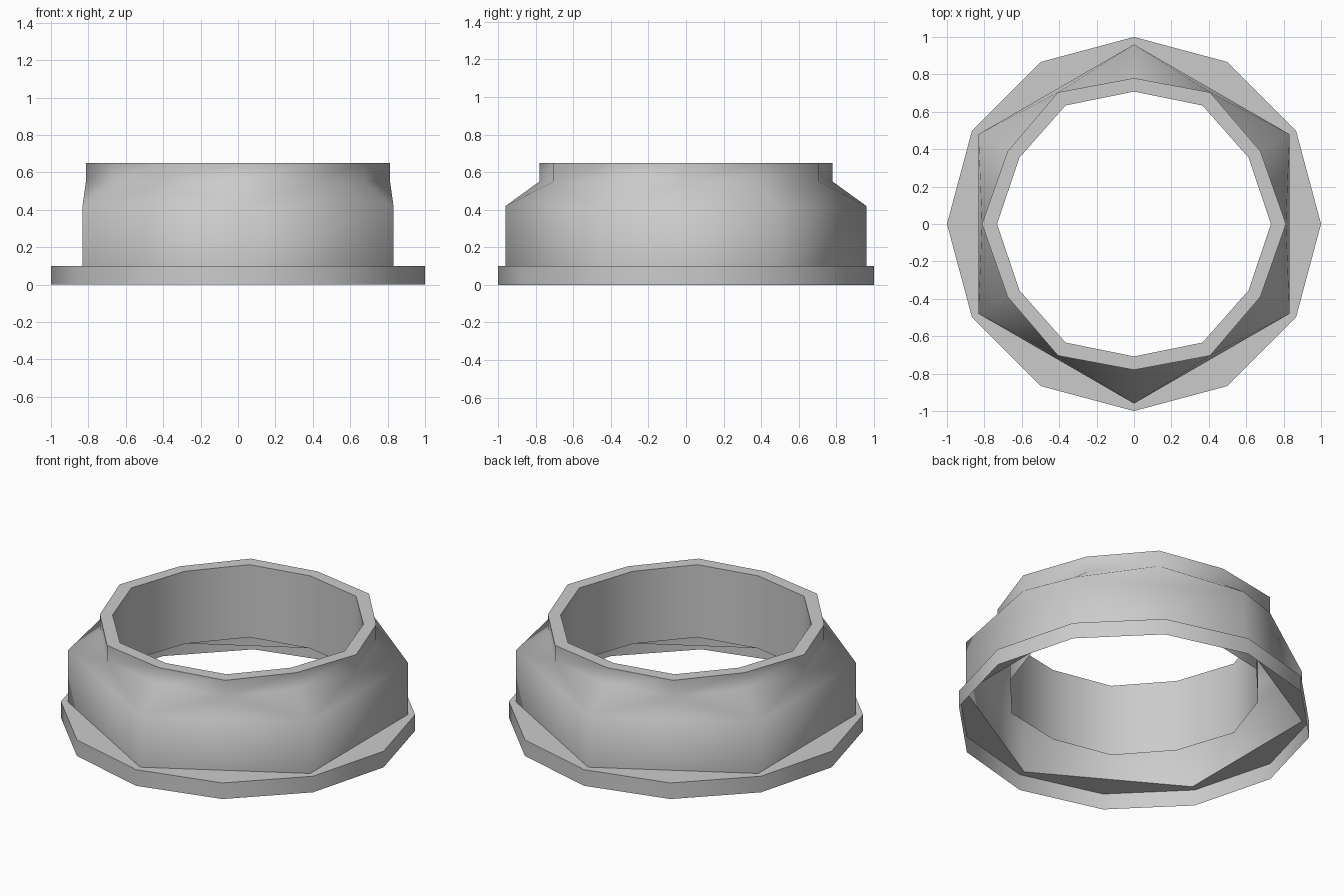
import bpy, bmesh
from math import radians, cos, sin

if "Cube" in bpy.data.objects:
    bpy.data.objects.remove(bpy.data.objects["Cube"])

bm = bmesh.new()


def ring(n, z, r_even, r_odd=None, start=0):
    """Ring of n vertices whose radius can alternate."""
    r_odd = r_even if r_odd is None else r_odd
    out = []
    for i in range(n):
        a = radians(start + 360 * i / n)
        r = r_odd if i % 2 else r_even
        out.append(bm.verts.new((r * cos(a), r * sin(a), z)))
    return out


def bridge(a, b):
    n = len(a)
    for i in range(n):
        j = (i + 1) % n
        bm.faces.new((a[i], a[j], b[j], b[i]))


# twelve-sided flange, hexagonal body, twelve-sided collar with inner tube
flange_low = ring(12, 0.0, 1.0)
flange_top = ring(12, 0.1, 1.0)
hex_low = ring(6, 0.1, 0.96, start=30)
hex_top = ring(6, 0.42, 0.96, start=30)
collar_low = ring(12, 0.55, 0.813, 0.78)
collar_top = ring(12, 0.65, 0.813, 0.78)
tube_top = ring(12, 0.65, 0.732, 0.708)
tube_low = ring(12, 0.2, 0.732, 0.708)

for a, b in ((flange_low, flange_top), (hex_low, hex_top),
             (collar_low, collar_top), (collar_top, tube_top),
             (tube_top, tube_low)):
    bridge(a, b)

for i in range(6):
    j = (i + 1) % 6
    left, corner, right = 2 * i, 2 * i + 1, (2 * i + 2) % 12
    # flange top surface around each hexagon corner
    bm.faces.new((flange_top[left], flange_top[corner], hex_low[i]))
    bm.faces.new((flange_top[corner], flange_top[right], hex_low[i]))
    bm.faces.new((flange_top[right], hex_low[j], hex_low[i]))
    # chamfered corner and the peak of each flat side
    bm.faces.new((hex_top[i], collar_low[corner], collar_low[left]))
    bm.faces.new((hex_top[i], collar_low[right], collar_low[corner]))
    bm.faces.new((hex_top[i], hex_top[j], collar_low[right]))

mesh = bpy.data.meshes.new("hex_collar_fitting")
bm.to_mesh(mesh)
bm.free()
obj = bpy.data.objects.new("hex_collar_fitting", mesh)
bpy.context.collection.objects.link(obj)

bpy.context.view_layer.objects.active = obj
obj.select_set(True)
bpy.ops.object.shade_smooth_by_angle(angle=radians(62))
